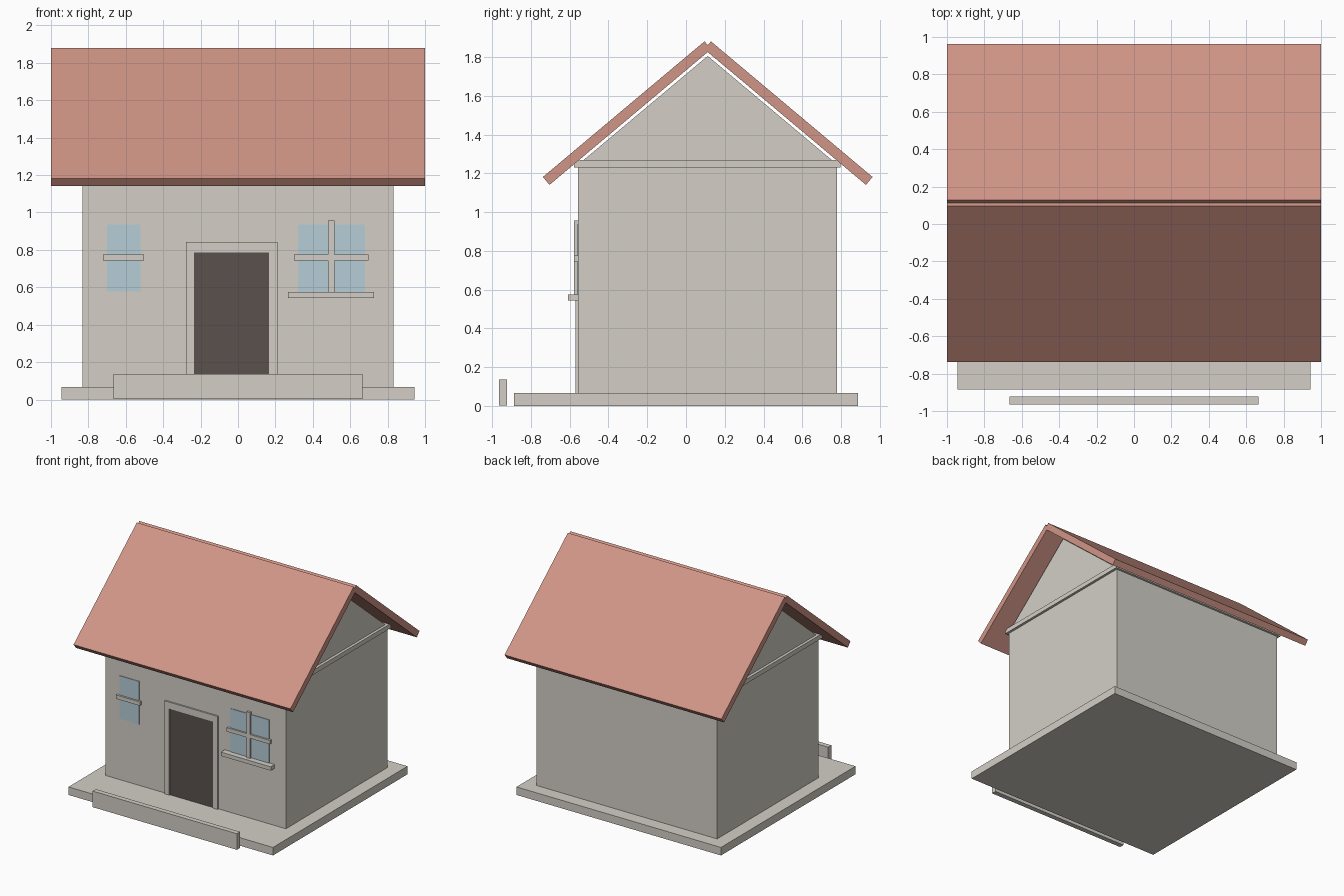
import bpy, bmesh, math

if "Cube" in bpy.data.objects:
    bpy.data.objects.remove(bpy.data.objects["Cube"])

CY = 0.112      # ridge line position along y
FRONT = -0.557  # front wall plane


def material(name, rgb):
    lin = [((c / 255 + 0.055) / 1.055) ** 2.4 for c in rgb]
    m = bpy.data.materials.new(name)
    m.diffuse_color = (*lin, 1.0)
    m.use_nodes = True
    m.node_tree.nodes["Principled BSDF"].inputs["Base Color"].default_value = m.diffuse_color
    return m


STONE = material("warm grey stone", (211, 207, 198))
TILE = material("terracotta", (208, 149, 134))
GLASS = material("pale blue glass", (182, 205, 214))
DOOR = material("dark brown", (90, 81, 77))


def prism(name, profile, x0, x1, mat):
    """Extrude a (y, z) profile along x."""
    bm = bmesh.new()
    face = bm.faces.new([bm.verts.new((x0, y, z)) for y, z in profile])
    ext = bmesh.ops.extrude_face_region(bm, geom=[face])["geom"]
    moved = [v for v in ext if isinstance(v, bmesh.types.BMVert)]
    bmesh.ops.translate(bm, verts=moved, vec=(x1 - x0, 0, 0))
    bmesh.ops.recalc_face_normals(bm, faces=bm.faces)
    mesh = bpy.data.meshes.new(name)
    bm.to_mesh(mesh)
    bm.free()
    mesh.materials.append(mat)
    ob = bpy.data.objects.new(name, mesh)
    bpy.context.collection.objects.link(ob)
    return ob


def box(name, x, y, z, mat=STONE):
    return prism(name, [(y[0], z[0]), (y[1], z[0]), (y[1], z[1]), (y[0], z[1])],
                 x[0], x[1], mat)


# Ground slab and front step plank
box("base_slab", (-0.943, 0.943), (-0.886, 0.886), (0, 0.067))
box("front_step", (-0.665, 0.665), (-0.965, -0.923), (0.003, 0.137))

# Walls, cornice band and gable
box("walls", (-0.832, 0.832), (FRONT, 0.778), (0.06, 1.235))
box("cornice", (-0.853, 0.853), (-0.577, 0.798), (1.23, 1.268))
prism("gable", [(CY - 0.65, 1.26), (CY + 0.65, 1.26), (CY, 1.805)], -0.83, 0.83, STONE)

# Two crossing roof slabs
a = math.radians(40)
length, thick = 1.088, 0.053
dy, dz = math.cos(a) * length, math.sin(a) * length
ny, nz = math.sin(a) * thick, -math.cos(a) * thick
eave = (-0.85, 1.181)
slab = [eave, (eave[0] + dy, eave[1] + dz),
        (eave[0] + dy + ny, eave[1] + dz + nz), (eave[0] + ny, eave[1] + nz)]
for side, name in ((1, "roof_front"), (-1, "roof_back")):
    prism(name, [(CY + side * u, z) for u, z in slab], -1, 1, TILE)

# Door with its surround
box("door", (-0.235, 0.167), (FRONT - 0.005, FRONT + 0.003), (0, 0.787), DOOR)
trim_y = (FRONT - 0.013, FRONT + 0.005)
box("door_post_left", (-0.278, -0.235), trim_y, (0.06, 0.787))
box("door_post_right", (0.167, 0.21), trim_y, (0.06, 0.787))
box("door_lintel", (-0.278, 0.21), trim_y, (0.787, 0.842))

# Windows: glass plates, bars and sill
pane_y = (FRONT - 0.005, FRONT + 0.003)
bar_y = (FRONT - 0.02, FRONT + 0.005)
box("window_left", (-0.70, -0.52), pane_y, (0.577, 0.935), GLASS)
box("window_right", (0.32, 0.68), pane_y, (0.572, 0.935), GLASS)
box("window_bar_left", (-0.722, -0.502), bar_y, (0.743, 0.775))
box("window_bar_right", (0.3, 0.697), bar_y, (0.743, 0.775))
box("window_mullion", (0.482, 0.515), bar_y, (0.57, 0.957))
box("window_sill", (0.268, 0.728), (-0.608, FRONT + 0.005), (0.543, 0.575))
